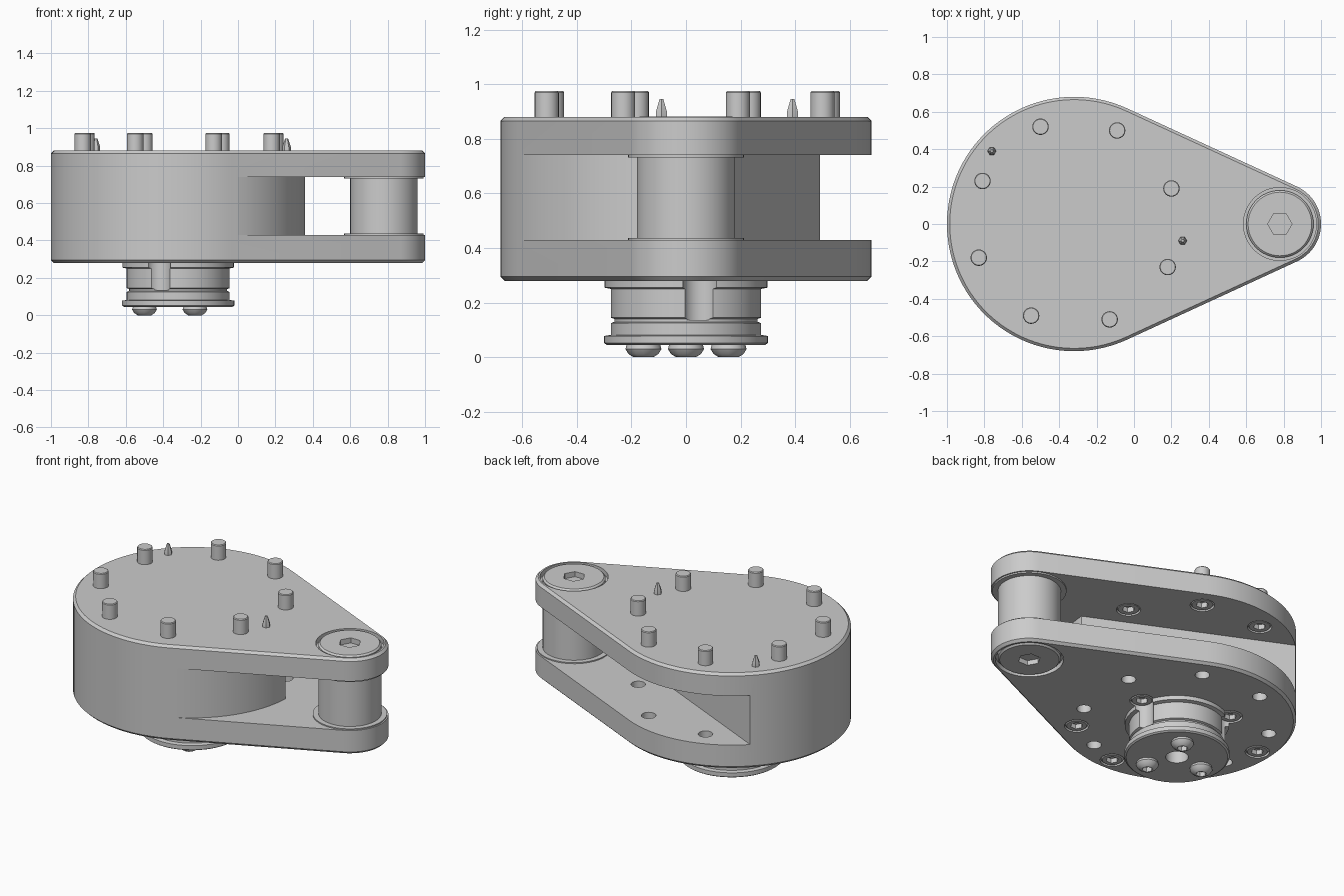
import bpy, bmesh
from math import sin, cos, pi, radians

if "Cube" in bpy.data.objects:
    bpy.data.objects.remove(bpy.data.objects["Cube"])

HUB = -0.32          # x of the large round end
TIP = 0.78           # x of the pivot end


def make(name, bm):
    bmesh.ops.recalc_face_normals(bm, faces=bm.faces)
    me = bpy.data.meshes.new(name)
    bm.to_mesh(me)
    bm.free()
    ob = bpy.data.objects.new(name, me)
    bpy.context.collection.objects.link(ob)
    return ob


def loft(bm, rings):
    """Skin equal-length rings of points and cap both ends."""
    vs = [[bm.verts.new(p) for p in r] for r in rings]
    n = len(vs[0])
    for a, b in zip(vs, vs[1:]):
        for i in range(n):
            j = (i + 1) % n
            bm.faces.new((a[i], a[j], b[j], b[i]))
    bm.faces.new(vs[0][::-1])
    bm.faces.new(vs[-1])


def lathe(bm, x, y, profile, n=32):
    loft(bm, [[(x + r * cos(2 * pi * i / n), y + r * sin(2 * pi * i / n), z)
               for i in range(n)] for r, z in profile])


def cyl(bm, x, y, r, z0, z1, n=32):
    lathe(bm, x, y, [(r, z0), (r, z1)], n)


def cut(ob, bm):
    """Subtract the cutter mesh and bake the result."""
    cutter = make("cutter", bm)
    cutter.hide_render = True
    mod = ob.modifiers.new("cut", 'BOOLEAN')
    mod.operation, mod.solver, mod.object = 'DIFFERENCE', 'EXACT', cutter
    bpy.context.view_layer.update()
    dg = bpy.context.evaluated_depsgraph_get()
    me = bpy.data.meshes.new_from_object(ob.evaluated_get(dg))
    ob.modifiers.clear()
    ob.data = me
    bpy.data.objects.remove(cutter)


def polar(r, deg):
    return HUB + r * cos(radians(deg)), r * sin(radians(deg))


def teardrop(z, d):
    t = 65.3  # tangent angle of the straight flanks
    pts = []
    for i in range(65):
        a = radians(t + (360 - 2 * t) * i / 64)
        pts.append((HUB + (0.68 - d) * cos(a), (0.68 - d) * sin(a), z))
    for i in range(25):
        a = radians(-t + 2 * t * i / 24)
        pts.append((TIP + (0.22 - d) * cos(a), (0.22 - d) * sin(a), z))
    return pts


stud_spots = [(0.2, 0.19), (-0.09, 0.5), (-0.5, 0.52), (-0.81, 0.23),
              (-0.83, -0.18), (-0.55, -0.49), (-0.13, -0.51), (0.18, -0.23)]
open_spots = stud_spots[:3]
plate_bolts = [polar(0.575, a) for a in (-45, -90, -135, 177)]
notch_spots = [polar(0.31, a) for a in (10, 130, 250)]

# Teardrop housing with chamfered rims
bm = bmesh.new()
loft(bm, [teardrop(0.28, 0.015), teardrop(0.295, 0),
          teardrop(0.865, 0), teardrop(0.88, 0.015)])
housing = make("housing", bm)

# Slot between the two plates, leaving the round core with one flat side
bm = bmesh.new()
line = lambda x: (x, (0.115 - 0.418 * x) / 0.908)
slot = [line(-1.1), line(0.358)]
slot += [polar(0.68, -4 - 58 * i / 20) for i in range(21)]
slot += [polar(0.9, -62), (1.3, -0.8), (1.3, 1.0), (-1.1, 1.0)]
loft(bm, [[(x, y, z) for x, y in slot] for z in (0.43, 0.74)])
cut(housing, bm)

# Counterbores and holes in the plates
bm = bmesh.new()
for z0, z1 in ((0.25, 0.31), (0.85, 0.91)):
    cyl(bm, TIP, 0, 0.195, z0, z1, 48)
for i, (x, y) in enumerate(stud_spots):
    cyl(bm, x, y, 0.042, 0.25, 0.45 if i < 3 else 0.4, 20)
for x, y in open_spots:
    cyl(bm, x, y, 0.07, 0.72, 0.78, 24)
for x, y in plate_bolts + notch_spots:
    cyl(bm, x, y, 0.07, 0.25, 0.32, 24)
cut(housing, bm)

# Pivot pin with hex sockets at both ends
bm = bmesh.new()
lathe(bm, TIP, 0, [(0.17, 0.28), (0.18, 0.29), (0.18, 0.872), (0.17, 0.882)], 48)
pin = make("pivot_pin", bm)
bm = bmesh.new()
for z0, z1 in ((0.25, 0.34), (0.82, 0.91)):
    cyl(bm, TIP, 0, 0.065, z0, z1, 6)
cut(pin, bm)

# Thin spacers around the pin
bm = bmesh.new()
for z0, z1 in ((0.425, 0.437), (0.731, 0.745)):
    cyl(bm, TIP, 0, 0.212, z0, z1, 48)
make("pin_spacers", bm)

# Studs through the top plate with socket heads underneath
for i, (x, y) in enumerate(stud_spots):
    bm = bmesh.new()
    lathe(bm, x, y, [(0.06, 0.743), (0.065, 0.75), (0.065, 0.79), (0.044, 0.79),
                     (0.044, 0.97), (0.04, 0.975)], 24)
    stud = make(f"stud_{i + 1}", bm)
    if i < 3:
        bm = bmesh.new()
        cyl(bm, x, y, 0.036, 0.72, 0.775, 6)
        cut(stud, bm)

# Small pointed locating pins
for i, (x, y) in enumerate(((-0.76, 0.39), (0.26, -0.09))):
    bm = bmesh.new()
    lathe(bm, x, y, [(0.023, 0.86), (0.023, 0.9), (0.008, 0.945)], 6)
    make(f"locating_pin_{i + 1}", bm)

# Flush bolts in the bottom plate
for i, (x, y) in enumerate(plate_bolts + notch_spots):
    bm = bmesh.new()
    lathe(bm, x, y, [(0.057, 0.281), (0.064, 0.288), (0.064, 0.33)], 24)
    bolt = make(f"plate_bolt_{i + 1}", bm)
    bm = bmesh.new()
    cyl(bm, x, y, 0.036, 0.26, 0.31, 6)
    cut(bolt, bm)

# Stepped hub below, with access notches and a centre hole
bm = bmesh.new()
lathe(bm, HUB, 0, [(0.29, 0.045), (0.3, 0.052), (0.3, 0.078), (0.275, 0.082),
                   (0.275, 0.125), (0.262, 0.13), (0.262, 0.14), (0.275, 0.145),
                   (0.275, 0.25), (0.298, 0.255), (0.298, 0.282)], 64)
hub = make("hub", bm)
bm = bmesh.new()
cyl(bm, HUB, 0, 0.065, 0.02, 0.2)
for x, y in notch_spots:
    cyl(bm, x, y, 0.066, 0.136, 0.3)
cut(hub, bm)

# Domed bolts on the hub face
for i, a in enumerate((65, 185, 305)):
    x, y = polar(0.18, a - 5)
    bm = bmesh.new()
    lathe(bm, x, y, [(0.036, 0.0), (0.055, 0.012), (0.066, 0.03), (0.058, 0.06)], 12)
    bolt = make(f"hub_bolt_{i + 1}", bm)
    bm = bmesh.new()
    cyl(bm, x, y, 0.03, -0.02, 0.03, 6)
    cut(bolt, bm)

# Smooth shading with sharp edges kept
for ob in bpy.context.collection.objects:
    ob.select_set(True)
    bpy.context.view_layer.objects.active = ob
bpy.ops.object.shade_smooth_by_angle(angle=radians(30))
